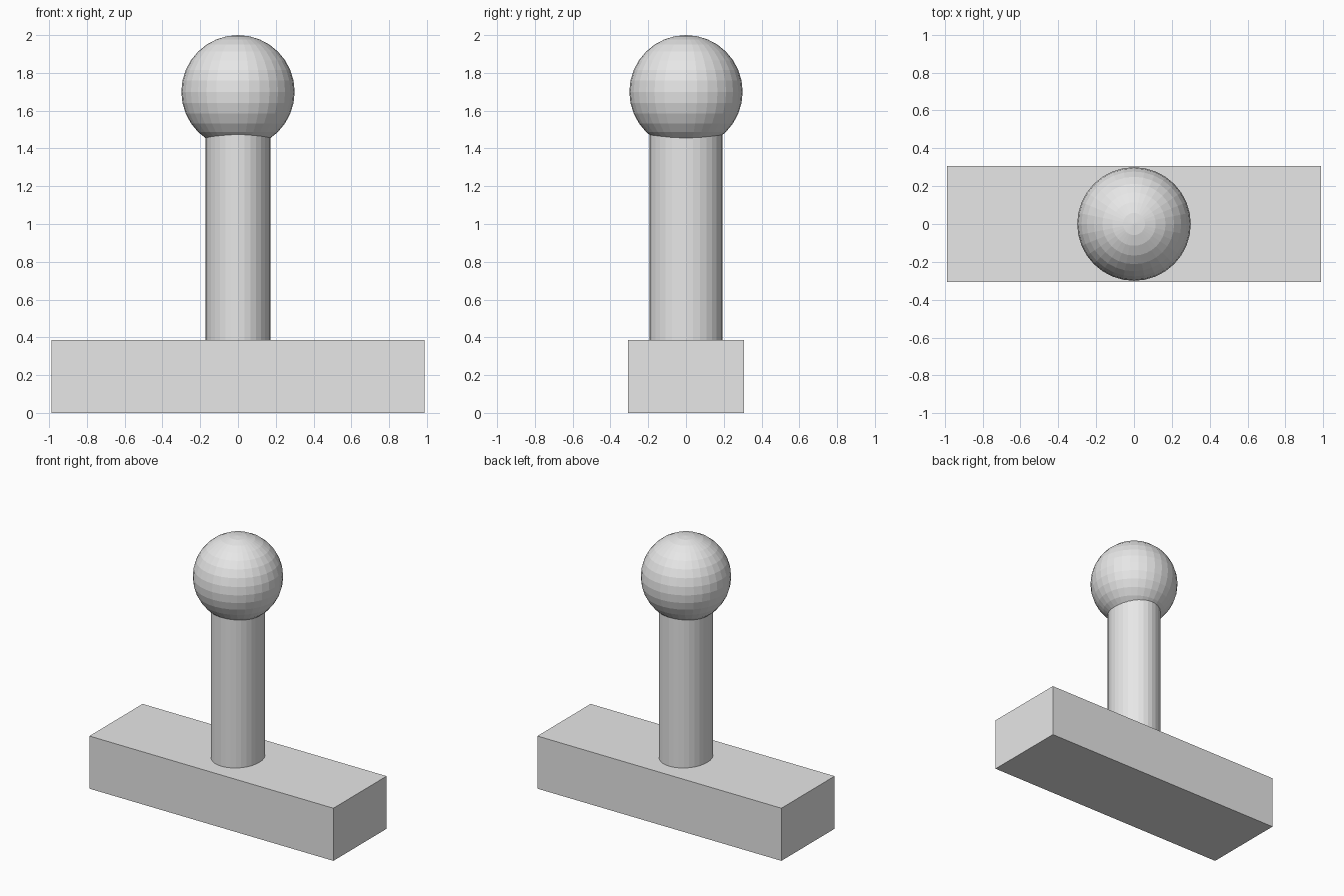
import bpy

# Remove the default object
cube = bpy.data.objects.get("Cube")
if cube:
    bpy.data.objects.remove(cube, do_unlink=True)

# Single light grey material
grey = bpy.data.materials.new("light_grey")
grey.use_nodes = True
colour = (0.8, 0.8, 0.8, 1)
grey.diffuse_color = colour
grey.node_tree.nodes["Principled BSDF"].inputs["Base Color"].default_value = colour


def finish(name, scale):
    """Name, scale and colour the newly added primitive."""
    part = bpy.context.object
    part.name = name
    part.scale = scale
    bpy.ops.object.transform_apply(location=False, rotation=False, scale=True)
    part.data.materials.append(grey)
    return part


BASE_TOP = 0.385
BALL_RADIUS = 0.3
BALL_Z = 2 - BALL_RADIUS

# Rectangular base block
bpy.ops.mesh.primitive_cube_add(size=1, location=(0, 0, BASE_TOP / 2))
finish("base_block", (1.975, 0.615, BASE_TOP))

# Slightly oval column, running from inside the base into the ball
column_bottom, column_top = 0.3, 1.6
bpy.ops.mesh.primitive_cylinder_add(
    vertices=32, radius=1, depth=1,
    location=(0, 0, (column_bottom + column_top) / 2))
finish("column", (0.173, 0.194, column_top - column_bottom))

# Faceted ball on top
bpy.ops.mesh.primitive_uv_sphere_add(
    segments=32, ring_count=16, radius=1, location=(0, 0, BALL_Z))
finish("ball", (BALL_RADIUS,) * 3)
